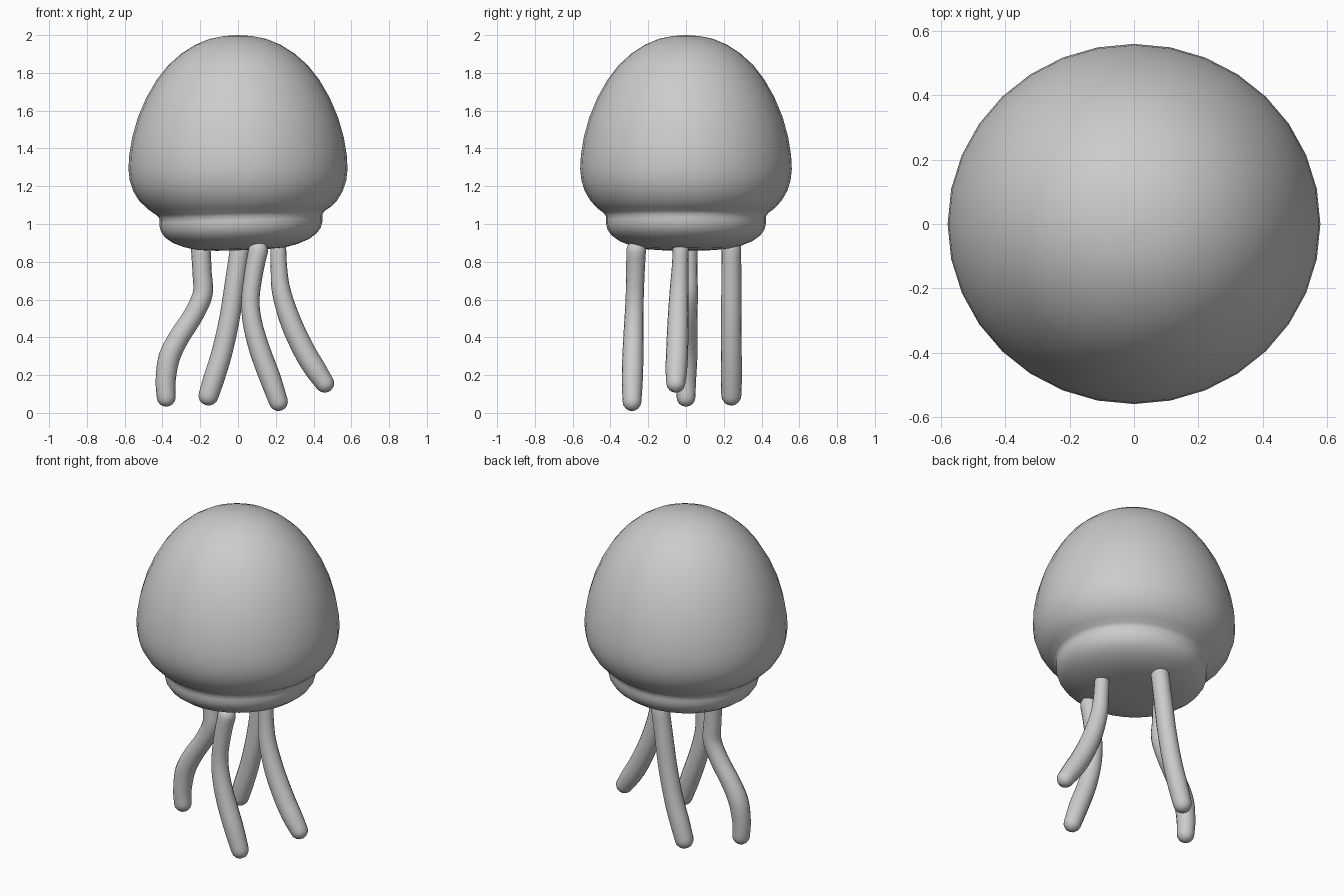
import bpy, bmesh, math
from mathutils import Vector

if "Cube" in bpy.data.objects:
    bpy.data.objects.remove(bpy.data.objects["Cube"])


def finish(name, rings):
    """Skin a list of equal rings into a closed smooth mesh object."""
    bm = bmesh.new()
    loops = [[bm.verts.new(p) for p in ring] for ring in rings]
    n = len(loops[0])
    for a, b in zip(loops, loops[1:]):
        for i in range(n):
            j = (i + 1) % n
            bm.faces.new((a[i], a[j], b[j], b[i]))
    bm.faces.new(loops[0])
    bm.faces.new(loops[-1])
    bmesh.ops.recalc_face_normals(bm, faces=bm.faces)
    for f in bm.faces:
        f.smooth = True
    mesh = bpy.data.meshes.new(name)
    bm.to_mesh(mesh)
    bm.free()
    obj = bpy.data.objects.new(name, mesh)
    bpy.context.collection.objects.link(obj)
    return obj


def spline(points, steps):
    """Catmull-Rom samples through the points."""
    p = [Vector(q) for q in points]
    p = [2 * p[0] - p[1]] + p + [2 * p[-1] - p[-2]]
    out = []
    for i in range(1, len(p) - 2):
        a, b, c, d = p[i - 1:i + 3]
        for s in range(steps):
            t = s / steps
            out.append(0.5 * (2 * b + (c - a) * t + (2 * a - 5 * b + 4 * c - d) * t * t
                              + (3 * b - a - 3 * c + d) * t ** 3))
    return out + [p[-2]]


def tentacle(name, points, sides=16):
    """Tube with rounded ends; points are (x, y, z, radius)."""
    path = spline(points, 4)
    stations = []
    start = (path[0] - path[1]).to_3d().normalized()
    end = (path[-1] - path[-2]).to_3d().normalized()
    caps = [math.radians(a) for a in (88, 65, 45, 22)]
    for a in caps:
        r = path[0].w
        stations.append((path[0].to_3d() + start * r * math.sin(a), -start, r * math.cos(a)))
    for i, p in enumerate(path):
        t = path[min(i + 1, len(path) - 1)] - path[max(i - 1, 0)]
        stations.append((p.to_3d(), t.to_3d().normalized(), p.w))
    for a in reversed(caps):
        r = path[-1].w
        stations.append((path[-1].to_3d() + end * r * math.sin(a), end, r * math.cos(a)))
    rings = []
    for c, t, r in stations:
        u = t.cross(Vector((0, 1, 0))).normalized()
        v = t.cross(u)
        rings.append([c + r * (math.cos(k * math.tau / sides) * u + math.sin(k * math.tau / sides) * v)
                      for k in range(sides)])
    return finish(name, rings)


# bell with a slightly tilted, offset lip underneath
profile = [(0.004, 2.0), (0.075, 1.995), (0.15, 1.98), (0.225, 1.949), (0.3, 1.902), (0.37, 1.84),
           (0.43, 1.764), (0.485, 1.67), (0.53, 1.565), (0.56, 1.46), (0.576, 1.365), (0.58, 1.29),
           (0.573, 1.23), (0.555, 1.175), (0.525, 1.125), (0.485, 1.085), (0.445, 1.058),
           (0.432, 1.042), (0.431, 1.02), (0.431, 1.0), (0.423, 0.97), (0.402, 0.94),
           (0.36, 0.91), (0.30, 0.886), (0.23, 0.869), (0.13, 0.862), (0.004, 0.861)]
SIDES = 32
rings = []
for r, z in profile:
    low = min(1.0, max(0.0, (1.11 - z) / 0.06))
    ring = []
    for k in range(SIDES):
        a = k * math.tau / SIDES
        x = r * math.cos(a)
        y = r * math.sin(a) * (0.966 + 0.015 * low)
        ring.append((x + 0.016 * low, y, z + 0.03 * x * low))
    rings.append(ring)
finish("bell", rings)

# four tentacles in a cross arrangement
tentacle("left_tentacle", [
    (-0.197, 0.01, 0.87, 0.052), (-0.19, 0.01, 0.74, 0.051), (-0.187, 0.01, 0.63, 0.053),
    (-0.235, 0.008, 0.52, 0.053), (-0.315, 0.005, 0.395, 0.055), (-0.365, 0.003, 0.29, 0.057),
    (-0.383, 0.0, 0.17, 0.053), (-0.38, 0.0, 0.083, 0.05)])
tentacle("back_tentacle", [
    (0.01, 0.24, 0.87, 0.052), (-0.015, 0.24, 0.7, 0.053), (-0.045, 0.24, 0.5, 0.054),
    (-0.085, 0.24, 0.32, 0.055), (-0.125, 0.24, 0.19, 0.056), (-0.156, 0.24, 0.092, 0.053)])
tentacle("front_tentacle", [
    (0.107, -0.264, 0.86, 0.052), (0.083, -0.268, 0.74, 0.049), (0.066, -0.272, 0.6, 0.048),
    (0.076, -0.276, 0.48, 0.051), (0.113, -0.28, 0.34, 0.055), (0.168, -0.284, 0.19, 0.056),
    (0.214, -0.286, 0.06, 0.05)])
tentacle("right_tentacle", [
    (0.213, -0.028, 0.87, 0.042), (0.217, -0.032, 0.76, 0.044), (0.23, -0.037, 0.64, 0.05),
    (0.28, -0.042, 0.48, 0.056), (0.35, -0.047, 0.33, 0.058), (0.41, -0.051, 0.23, 0.057),
    (0.459, -0.054, 0.157, 0.05)])
